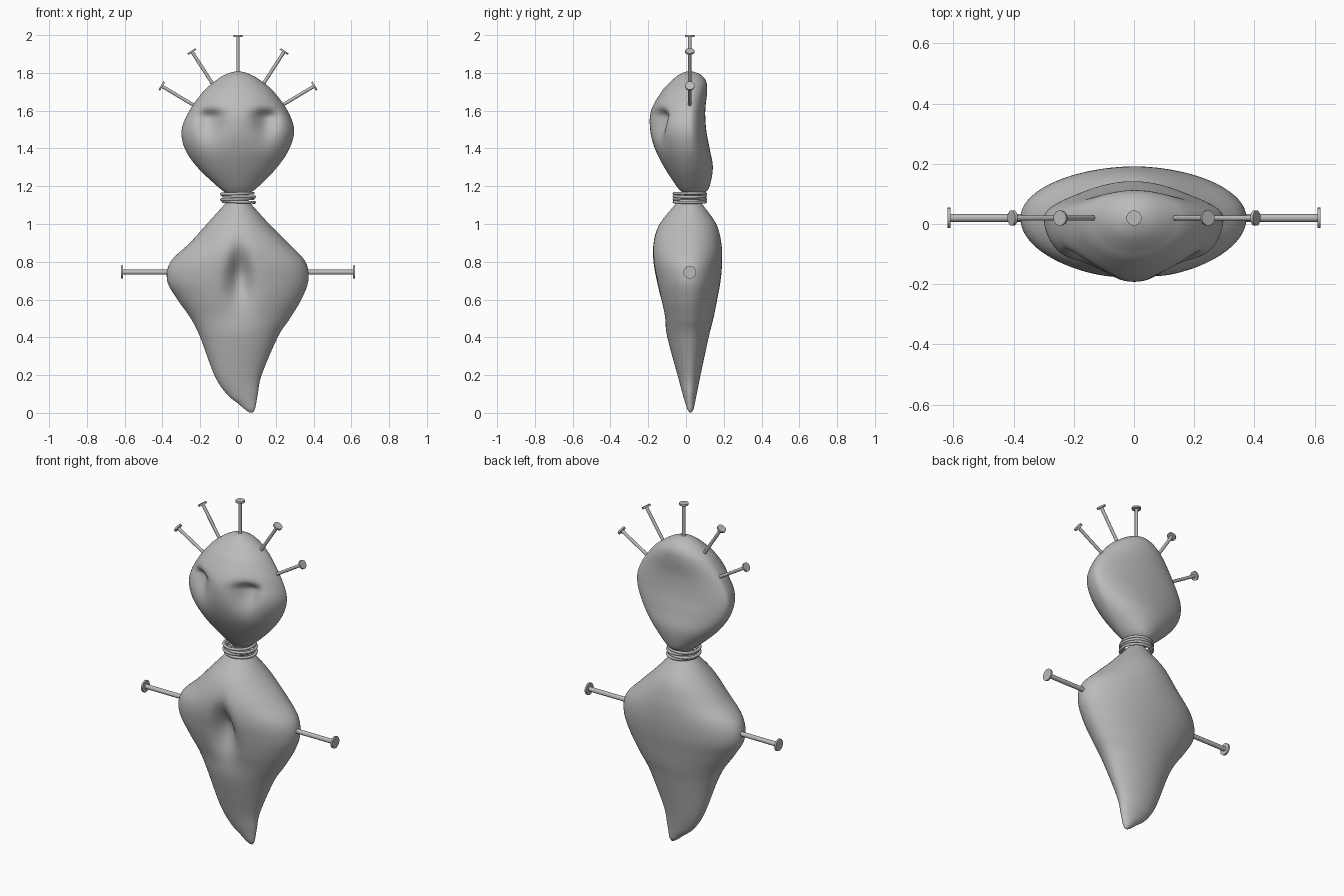
import bpy
import math
from mathutils import Vector

default_cube = bpy.data.objects.get("Cube")
if default_cube:
    bpy.data.objects.remove(default_cube, do_unlink=True)

CENTRE_Y = 0.02

grey = bpy.data.materials.new("plain grey")
grey.use_nodes = True
grey.diffuse_color = (0.5, 0.5, 0.5, 1)
grey.node_tree.nodes["Principled BSDF"].inputs["Base Color"].default_value = (0.5, 0.5, 0.5, 1)


def make_object(name, verts, faces):
    mesh = bpy.data.meshes.new(name)
    mesh.from_pydata(verts, [], faces)
    mesh.materials.append(grey)
    mesh.update()
    obj = bpy.data.objects.new(name, mesh)
    bpy.context.collection.objects.link(obj)
    return obj


def smooth(obj, angle):
    bpy.ops.object.select_all(action='DESELECT')
    obj.select_set(True)
    bpy.context.view_layer.objects.active = obj
    bpy.ops.object.shade_smooth_by_angle(angle=math.radians(angle))


def spline(a, b, c, d, t):
    # Catmull-Rom blend between b and c
    return 0.5 * (2 * b + (c - a) * t + (2 * a - 5 * b + 4 * c - d) * t * t
                  + (3 * b - a - 3 * c + d) * t ** 3)


def loft(name, stations, dent, sides=112, steps=9):
    """Stuffed shape through rows of (z, left x, right x, front y, back y)."""
    rows = []
    last = len(stations) - 1
    for i in range(last):
        quad = [stations[min(max(i + k, 0), last)] for k in (-1, 0, 1, 2)]
        for s in range(steps):
            rows.append([spline(*vals, s / steps) for vals in zip(*quad)])
    rows.append(stations[-1])
    verts = []
    for z, x_low, x_high, front, back in rows:
        mid, half = (x_low + x_high) / 2, (x_high - x_low) / 2
        for k in range(sides):
            a = math.tau * k / sides
            x = mid + half * math.cos(a)
            depth = back - CENTRE_Y if math.sin(a) > 0 else CENTRE_Y - front
            y = CENTRE_Y + depth * math.sin(a)
            y += dent(x, z) * min(1, max(0, -math.sin(a)) * 1.5)
            verts.append((x, y, z))
    faces = []
    for r in range(len(rows) - 1):
        for k in range(sides):
            n = (k + 1) % sides
            faces.append((r * sides + k, r * sides + n,
                          (r + 1) * sides + n, (r + 1) * sides + k))
    faces.append(tuple(reversed(range(sides))))
    faces.append(tuple(range((len(rows) - 1) * sides, len(rows) * sides)))
    smooth(make_object(name, verts, faces), 80)


def bump(d, width):
    return math.exp(-(d / width) ** 2)


def eye_dents(x, z):
    # Sharp brow above, long soft fade toward the cheek
    dz = z - 1.565
    fall = bump(dz, 0.04 if dz > 0 else 0.11)
    return 0.065 * fall * bump(abs(x) - 0.15, 0.065)


def belly_dent(x, z):
    # Narrow at the top, wider toward the bottom
    dz = z - 0.73
    fall = bump(dz, 0.12 if dz > 0 else 0.16)
    return 0.085 * fall * bump(x - 0.01, max(0.035, 0.06 - 0.12 * dz))


# Body
loft("body", [
    (0.003, 0.06, 0.08, 0.018, 0.03),
    (0.02, 0.035, 0.09, 0.007, 0.04),
    (0.05, 0, 0.096, -0.003, 0.047),
    (0.1, -0.06, 0.105, -0.018, 0.057),
    (0.2, -0.125, 0.125, -0.045, 0.077),
    (0.4, -0.2, 0.21, -0.1, 0.12),
    (0.5, -0.25, 0.275, -0.12, 0.145),
    (0.6, -0.32, 0.335, -0.145, 0.165),
    (0.7, -0.375, 0.372, -0.165, 0.183),
    (0.8, -0.357, 0.357, -0.18, 0.191),
    (0.9, -0.255, 0.265, -0.177, 0.187),
    (1, -0.165, 0.165, -0.14, 0.16),
    (1.1, -0.075, 0.075, -0.06, 0.09),
    (1.14, -0.04, 0.04, -0.03, 0.06),
], belly_dent)

# Head
loft("head", [
    (1.14, -0.04, 0.04, -0.005, 0.06),
    (1.16, -0.06, 0.06, -0.015, 0.095),
    (1.2, -0.11, 0.11, -0.05, 0.125),
    (1.3, -0.215, 0.207, -0.115, 0.142),
    (1.4, -0.282, 0.273, -0.165, 0.125),
    (1.5, -0.298, 0.297, -0.19, 0.107),
    (1.6, -0.257, 0.262, -0.185, 0.102),
    (1.7, -0.185, 0.19, -0.13, 0.112),
    (1.75, -0.13, 0.133, -0.085, 0.108),
    (1.785, -0.08, 0.08, -0.045, 0.085),
    (1.803, -0.035, 0.035, -0.01, 0.05),
    (1.808, -0.008, 0.008, 0.012, 0.028),
], eye_dents)

# Thread wound round the neck
for i in range(4):
    bpy.ops.mesh.primitive_torus_add(
        major_radius=0.083, minor_radius=0.008, major_segments=48, minor_segments=10,
        location=(0.004 * (-1) ** i, CENTRE_Y, 1.117 + 0.0145 * i),
        rotation=(0, 0.03 * (-1) ** i, 0))
    ring = bpy.context.object
    ring.name = "neck_thread"
    ring.data.materials.append(grey)
    smooth(ring, 60)


def pin(name, base, tip, shaft_radius, cap_radius):
    """Flat-headed pin, turned from one profile along its axis."""
    base = Vector((base[0], CENTRE_Y, base[1]))
    tip = Vector((tip[0], CENTRE_Y, tip[1]))
    turn = (tip - base).to_track_quat('Z', 'Y')
    length, sides = (tip - base).length, 24
    profile = [(shaft_radius, 0), (shaft_radius, length - 0.01),
               (cap_radius, length - 0.01), (cap_radius, length)]
    verts = []
    for radius, h in profile:
        for k in range(sides):
            a = math.tau * k / sides
            point = Vector((radius * math.cos(a), radius * math.sin(a), h))
            verts.append(base + turn @ point)
    faces = [(r * sides + k, r * sides + (k + 1) % sides,
              (r + 1) * sides + (k + 1) % sides, (r + 1) * sides + k)
             for r in range(len(profile) - 1) for k in range(sides)]
    faces.append(tuple(reversed(range(sides))))
    faces.append(tuple(range(3 * sides, 4 * sides)))
    smooth(make_object(name, verts, faces), 35)


# Pins in the crown and the sides
pin("crown_pin_middle", (0, 1.74), (0, 2), 0.009, 0.025)
for side, label in ((1, "left"), (-1, "right")):
    pin("crown_pin_upper_" + label, (side * 0.12, 1.72), (side * 0.247, 1.917), 0.009, 0.025)
    pin("crown_pin_lower_" + label, (side * 0.21, 1.614), (side * 0.408, 1.733), 0.009, 0.025)
    pin("arm_pin_" + label, (side * 0.33, 0.745), (side * 0.62, 0.745), 0.013, 0.034)
